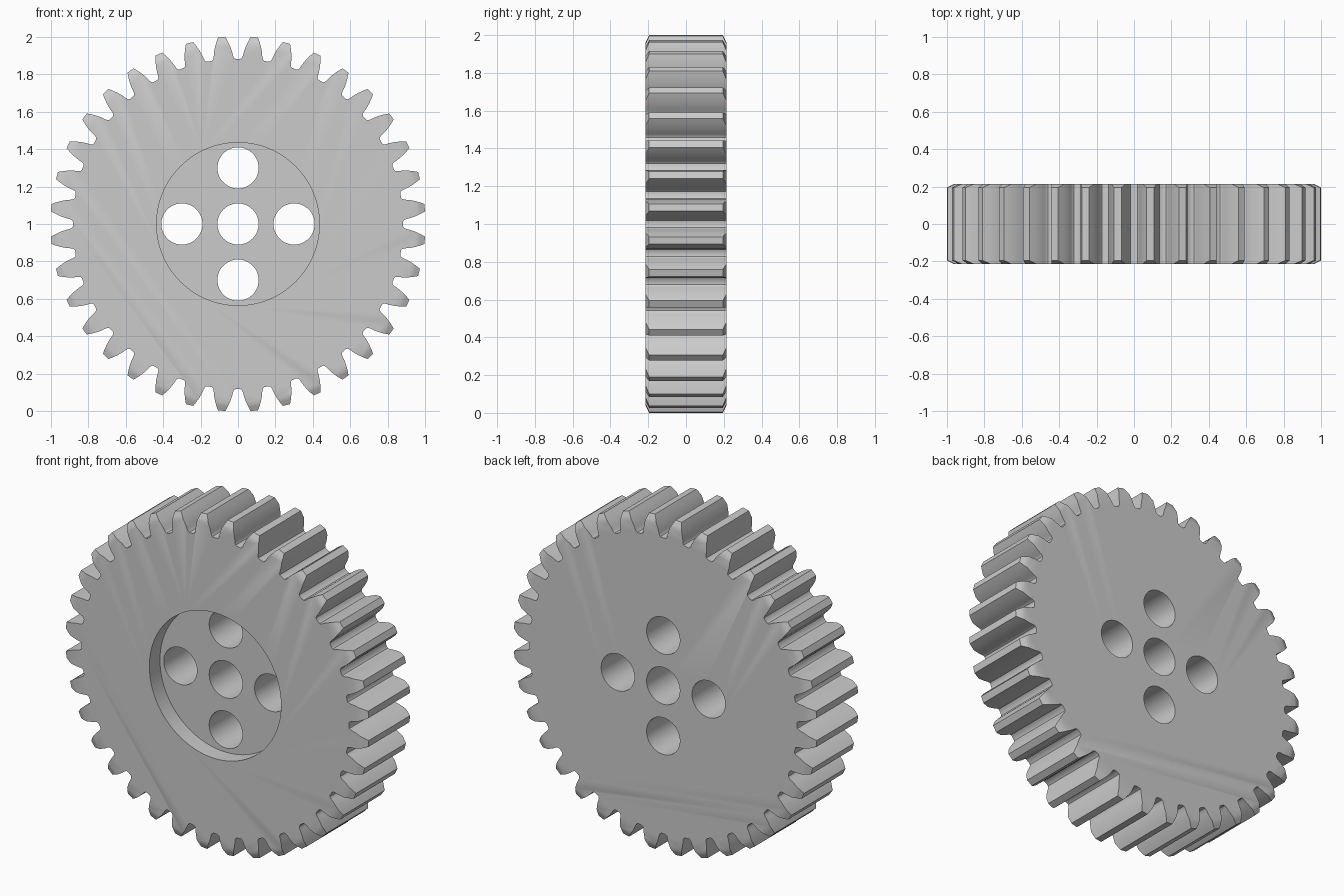
import bpy, bmesh, math
from math import sin, cos, tan, acos, pi, radians
from mathutils import Matrix, Vector

if "Cube" in bpy.data.objects:
    bpy.data.objects.remove(bpy.data.objects["Cube"])

TEETH, TIP, ROOT, HALF = 36, 1.002, 0.883, 0.215
PITCH = TIP * TEETH / (TEETH + 2)
BASE = PITCH * cos(radians(20))
BEVEL_R, BEVEL_Y = 0.96, 0.02          # chamfer start radius and depth

steel = bpy.data.materials.new("grey steel")
steel.use_nodes = True
colour = (0.6, 0.6, 0.6, 1)
steel.diffuse_color = colour
steel.node_tree.nodes["Principled BSDF"].inputs["Base Color"].default_value = colour


def half_angle(r):
    """Half the angular width of an involute tooth at radius r."""
    inv = lambda a: tan(a) - a
    return pi / (2 * TEETH) + inv(radians(20)) - inv(acos(BASE / r))


# Half a tooth: root floor, fillet, then involute flank to the tip
fillet = [(0.0753, ROOT), (0.066, 0.886), (0.0605, 0.893)]
flank = [(half_angle(r), r) for r in (0.902, 0.92, 0.94, BEVEL_R, 0.98, TIP)]
half = fillet + flank
tooth = [(-a, r) for a, r in half] + half[::-1]
n = len(tooth)
first_high = len(half) - 3             # first flank point on the chamfer

# Gear body: toothed wall, flat caps and chamfered tooth ends
bm = bmesh.new()
rings = {-1: [], 1: []}
for side, ring in rings.items():
    for k in range(TEETH):
        for a, r in tooth:
            t = (k + 0.5) * 2 * pi / TEETH + a
            y = HALF - BEVEL_Y * max(0, r - BEVEL_R) / (TIP - BEVEL_R)
            ring.append(bm.verts.new((r * cos(t), side * y, 1 + r * sin(t))))
    bm.faces.new([v for i, v in enumerate(ring)
                  if min(i % n, n - 1 - i % n) <= first_high])
    for k in range(TEETH):
        for i in range(first_high, len(half) - 1):
            lo, hi = k * n + i, k * n + n - 1 - i
            bm.faces.new([ring[lo], ring[lo + 1], ring[hi - 1], ring[hi]])
total = n * TEETH
for i in range(total):
    j = (i + 1) % total
    bm.faces.new([rings[-1][i], rings[-1][j], rings[1][j], rings[1][i]])
bmesh.ops.recalc_face_normals(bm, faces=bm.faces)
mesh = bpy.data.meshes.new("gear_wheel")
bm.to_mesh(mesh)
bm.free()
mesh.materials.append(steel)
gear = bpy.data.objects.new("gear_wheel", mesh)
bpy.context.collection.objects.link(gear)


def cut(name, x, z, radius, y_front, y_back, sides):
    """Cut a round hole along y through the gear."""
    bm = bmesh.new()
    place = Matrix.Translation(Vector((x, (y_front + y_back) / 2, z))) @ Matrix.Rotation(pi / 2, 4, "X")
    bmesh.ops.create_cone(bm, cap_ends=True, segments=sides, radius1=radius,
                          radius2=radius, depth=y_back - y_front, matrix=place)
    data = bpy.data.meshes.new(name)
    bm.to_mesh(data)
    bm.free()
    data.materials.append(steel)
    cutter = bpy.data.objects.new(name, data)
    cutter.hide_render = True
    bpy.context.collection.objects.link(cutter)
    mod = gear.modifiers.new(name, "BOOLEAN")
    mod.operation, mod.solver, mod.object = "DIFFERENCE", "EXACT", cutter
    bpy.ops.object.modifier_apply(modifier=name)
    bpy.data.objects.remove(cutter)


bpy.ops.object.select_all(action="DESELECT")
gear.select_set(True)
bpy.context.view_layer.objects.active = gear

# Front recess, centre bore and four holes around it
cut("front_recess", 0, 1, 0.435, -0.5, -HALF + 0.1, 96)
for x, z in ((0, 0), (0.3, 0), (-0.3, 0), (0, 0.3), (0, -0.3)):
    cut("bore", x, 1 + z, 0.11, -0.5, 0.5, 48)

bpy.ops.object.shade_smooth_by_angle(angle=radians(30))
